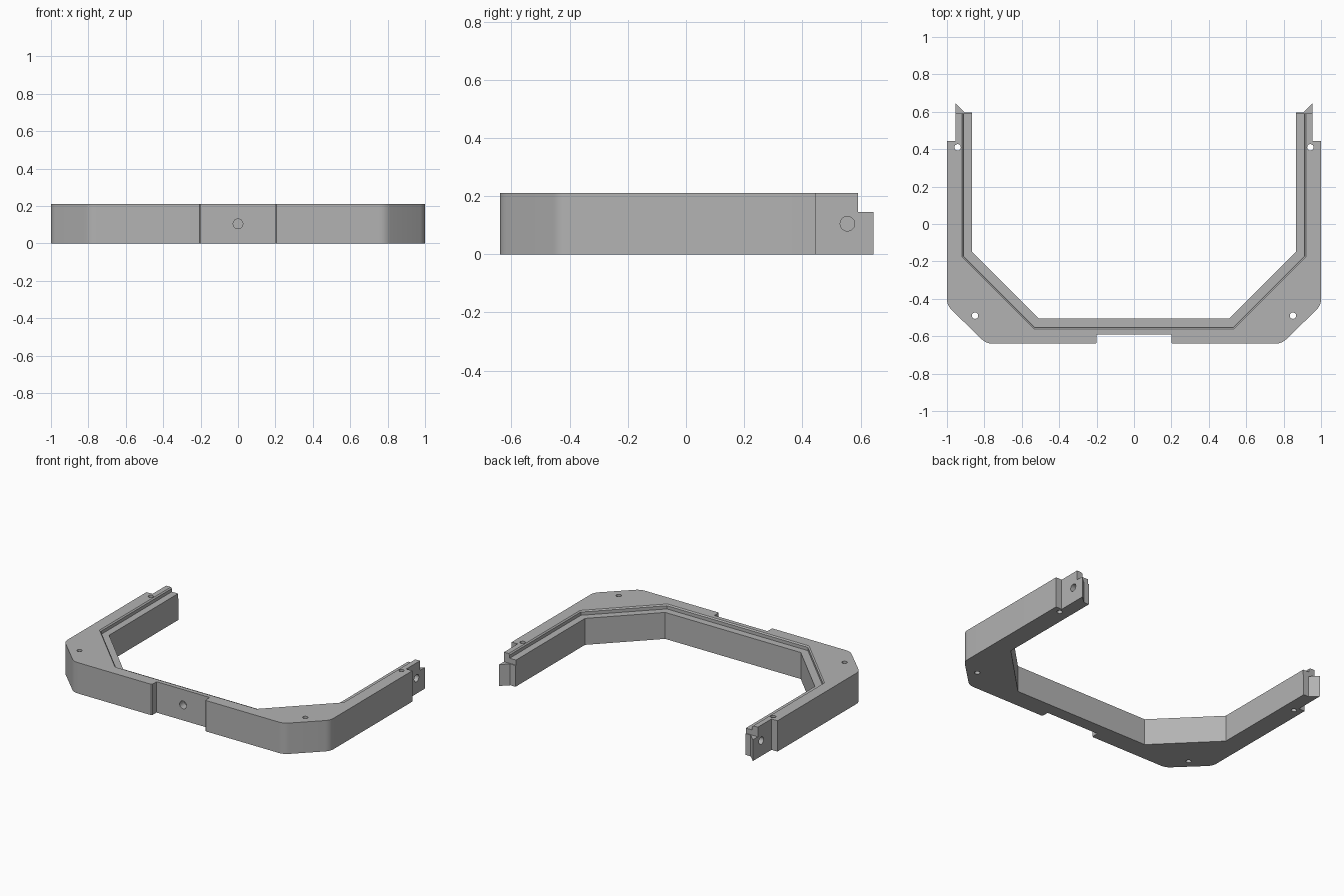
import bpy
import bmesh
import math
from mathutils import Matrix

old = bpy.data.objects.get("Cube")
if old:
    bpy.data.objects.remove(old, do_unlink=True)

HEIGHT = 0.21
LEDGE = 0.18

grey = bpy.data.materials.new("plain grey")
grey.use_nodes = True
colour = (0.45, 0.45, 0.45, 1)
grey.diffuse_color = colour
grey.node_tree.nodes["Principled BSDF"].inputs["Base Color"].default_value = colour


def mirrored(half):
    """Close a right-hand path with its mirror image."""
    return half + [(-x, y) for x, y in reversed(half)]


def loft(name, rings):
    """Solid through rings of (outline, z)."""
    bm = bmesh.new()
    loops = [[bm.verts.new((x, y, z)) for x, y in pts] for pts, z in rings]
    bm.faces.new(loops[0])
    bm.faces.new(loops[-1])
    n = len(loops[0])
    for a, b in zip(loops, loops[1:]):
        for i in range(n):
            j = (i + 1) % n
            bm.faces.new((a[i], a[j], b[j], b[i]))
    bmesh.ops.recalc_face_normals(bm, faces=bm.faces)
    return finish(name, bm)


def rod(name, place, radius, length, turn=Matrix()):
    bm = bmesh.new()
    bmesh.ops.create_cone(bm, cap_ends=True, segments=24, radius1=radius,
                          radius2=radius, depth=length,
                          matrix=Matrix.Translation(place) @ turn)
    return finish(name, bm)


def finish(name, bm):
    mesh = bpy.data.meshes.new(name)
    bm.to_mesh(mesh)
    bm.free()
    mesh.materials.append(grey)
    obj = bpy.data.objects.new(name, mesh)
    bpy.context.collection.objects.link(obj)
    return obj


def fillet(prev, corner, nxt, r, steps=5):
    """Points of a rounded corner, starting and ending r from it."""
    def toward(p):
        d = math.dist(p, corner)
        return [c + (q - c) * r / d for c, q in zip(corner, p)]
    a, b = toward(prev), toward(nxt)
    return [tuple((1 - t) ** 2 * p + 2 * t * (1 - t) * c + t * t * q
                  for p, c, q in zip(a, corner, b))
            for t in (i / steps for i in range(steps + 1))]


# U-shaped frame: front notch, clipped corners, arms with pointed end tabs
low, high = (0.79, -0.64), (1.0, -0.435)
half = [(0.2, -0.59), (0.2, -0.634), (0.206, -0.64)]
half += fillet((0.2, -0.64), low, high, 0.035)
half += fillet(low, high, (1.0, 0.4), 0.035)
half += [(1.0, 0.445), (0.955, 0.445), (0.955, 0.645), (0.905, 0.597),
         (0.865, 0.597), (0.865, -0.15), (0.51, -0.505)]
outline = mirrored(half)
frame = loft("frame", [(outline, 0), (outline, HEIGHT)])


# Stepped ledge along the inside, with a small chamfer at its upper edge
def riser(o):
    return mirrored([(0.53 + 0.4 * o, -0.553 - o),
                     (0.912 + o, -0.172 - 0.4 * o), (0.912 + o, 0.8)])


cutters = [loft("ledge_cutter", [(riser(0), LEDGE), (riser(0), HEIGHT - 0.008),
                                 (riser(0.016), HEIGHT + 0.008)])]

# Lowered end tabs
box = mirrored([(1.2, 0.592), (1.2, 0.8)])
cutters.append(loft("tab_cutter", [(box, 0.145), (box, 0.4)]))

# Screw holes: through the frame, into the arm ends and into the front notch
for side, name in ((1, "left"), (-1, "right")):
    for x, y, spot in ((0.943, 0.41, "back"), (0.85, -0.49, "front")):
        cutters.append(rod(f"{name}_{spot}_hole_cutter",
                           (side * x, y, 0.1), 0.017, 0.5))
    cutters.append(rod(f"{name}_end_hole_cutter", (side * 0.955, 0.555, 0.105),
                       0.025, 0.1, Matrix.Rotation(math.pi / 2, 4, 'Y')))
cutters.append(rod("notch_hole_cutter", (0, -0.59, 0.105), 0.026, 0.1,
                   Matrix.Rotation(math.pi / 2, 4, 'X')))

# Apply each cut, then drop the cutters
bpy.context.view_layer.objects.active = frame
for cutter in cutters:
    cutter.hide_render = True
    mod = frame.modifiers.new(cutter.name, 'BOOLEAN')
    mod.operation = 'DIFFERENCE'
    mod.solver = 'EXACT'
    mod.object = cutter
    bpy.ops.object.modifier_apply(modifier=mod.name)
    bpy.data.objects.remove(cutter, do_unlink=True)

bpy.ops.object.select_all(action='DESELECT')
frame.select_set(True)
bpy.ops.object.shade_smooth_by_angle(angle=math.radians(30))
